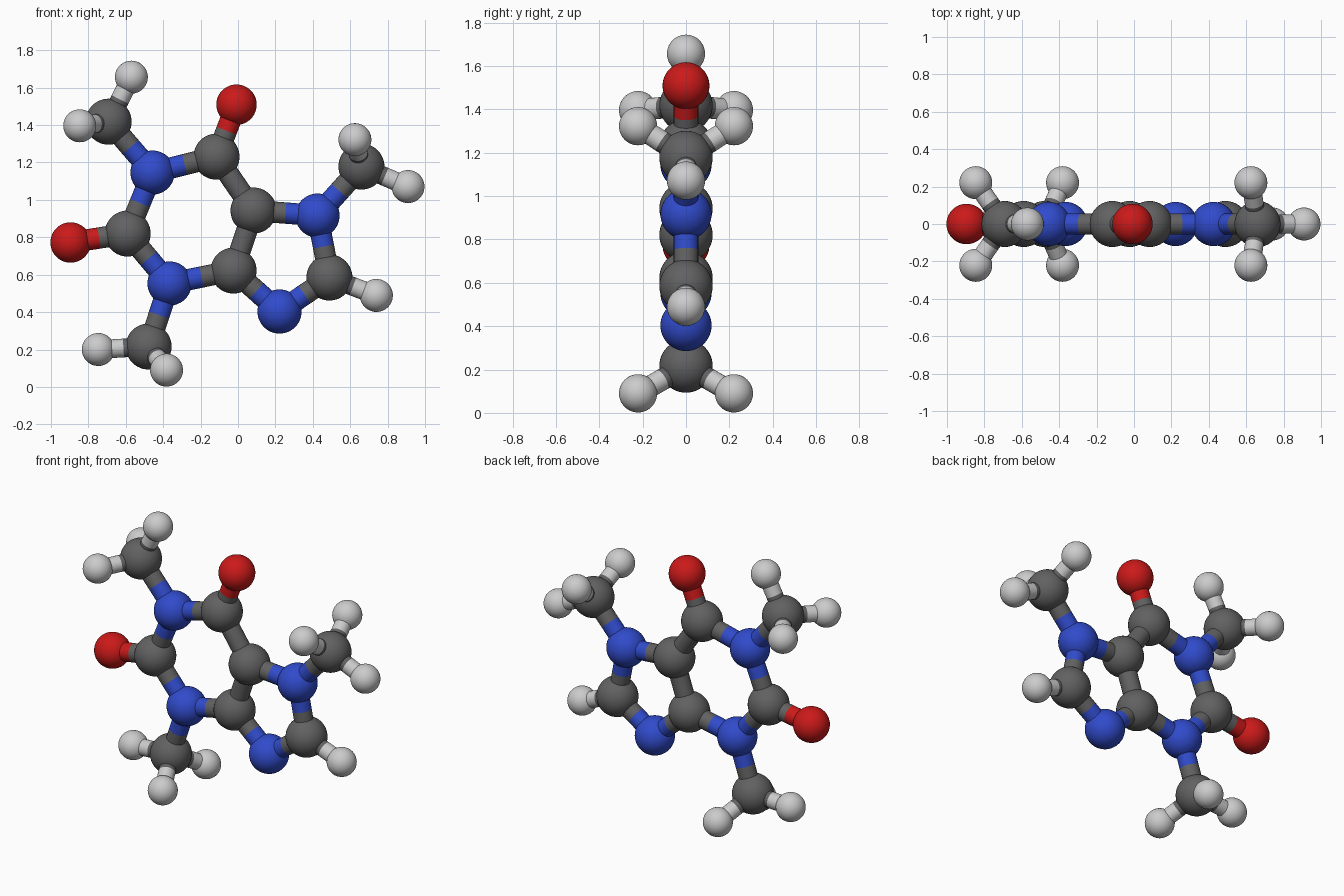
import bpy
from mathutils import Vector

if "Cube" in bpy.data.objects:
    bpy.data.objects.remove(bpy.data.objects["Cube"])


def material(name, rgb):
    m = bpy.data.materials.new(name)
    m.diffuse_color = (*rgb, 1)
    m.use_nodes = True
    m.node_tree.nodes["Principled BSDF"].inputs["Base Color"].default_value = m.diffuse_color
    return m


# element kind: radius, material, plain name
KINDS = {
    "C": (0.123, material("dark_grey", (0.12, 0.12, 0.12)), "carbon"),
    "N": (0.118, material("blue", (0.03, 0.07, 0.6)), "nitrogen"),
    "O": (0.108, material("red", (0.6, 0.01, 0.01)), "oxygen"),
    "H": (0.088, material("pale_grey", (0.65, 0.65, 0.65)), "hydrogen"),
}

# atoms: label -> (x, z), the rings lie flat in the y = 0 plane
FLAT = {
    "N1": (-0.457, 1.146), "C2": (-0.59, 0.82), "N3": (-0.366, 0.553),
    "C4": (-0.024, 0.622), "C5": (0.083, 0.943), "C6": (-0.115, 1.231),
    "N7": (0.425, 0.916), "C8": (0.489, 0.585), "N9": (0.222, 0.403),
    "O2": (-0.895, 0.772), "O6": (-0.008, 1.509), "H8": (0.74, 0.489),
    "C11": (-0.692, 1.418), "C13": (-0.478, 0.216), "C17": (0.66, 1.178),
}
atoms = {k: Vector((x, 0, z)) for k, (x, z) in FLAT.items()}
bonds = ["N1 C2", "C2 N3", "N3 C4", "C4 C5", "C5 C6", "C6 N1", "C5 N7",
         "N7 C8", "C8 N9", "N9 C4", "C2 O2", "C6 O6", "C8 H8",
         "N1 C11", "N3 C13", "N7 C17"]

# methyl hydrogens: one in the plane, a mirrored pair off it
METHYLS = {
    "C11": ((-0.57, 1.656), (-0.846, 1.396)),
    "C13": ((-0.747, 0.2), (-0.382, 0.09)),
    "C17": ((0.909, 1.071), (0.625, 1.322)),
}
for c, (flat, pair) in METHYLS.items():
    for i, ((x, z), y) in enumerate(((flat, 0), (pair, 0.221), (pair, -0.221))):
        h = f"H{c[1:]}{i}"
        atoms[h] = Vector((x, y, z))
        bonds.append(f"{c} {h}")


def finish(name, mat):
    ob = bpy.context.object
    ob.name = name
    ob.data.materials.append(mat)
    bpy.ops.object.shade_smooth_by_angle()


def half_bond(a, b, radius, name, mat):
    d = b - a
    bpy.ops.mesh.primitive_cylinder_add(
        vertices=24, radius=radius, depth=d.length, location=(a + b) / 2,
        rotation=d.to_track_quat("Z", "Y").to_euler())
    finish(name, mat)


# atom balls
for label, pos in atoms.items():
    r, mat, word = KINDS[label[0]]
    bpy.ops.mesh.primitive_uv_sphere_add(segments=40, ring_count=24, radius=r, location=pos)
    finish(word + "_ball_" + label[1:], mat)

# bond sticks, each half coloured like its atom
for bond in bonds:
    p, q = bond.split()
    mid = (atoms[p] + atoms[q]) / 2
    radius = 0.05 if q[0] == "H" else 0.057
    for end, other in ((p, q), (q, p)):
        half_bond(atoms[end], mid, radius, f"stick_{end}_to_{other}", KINDS[end[0]][1])
